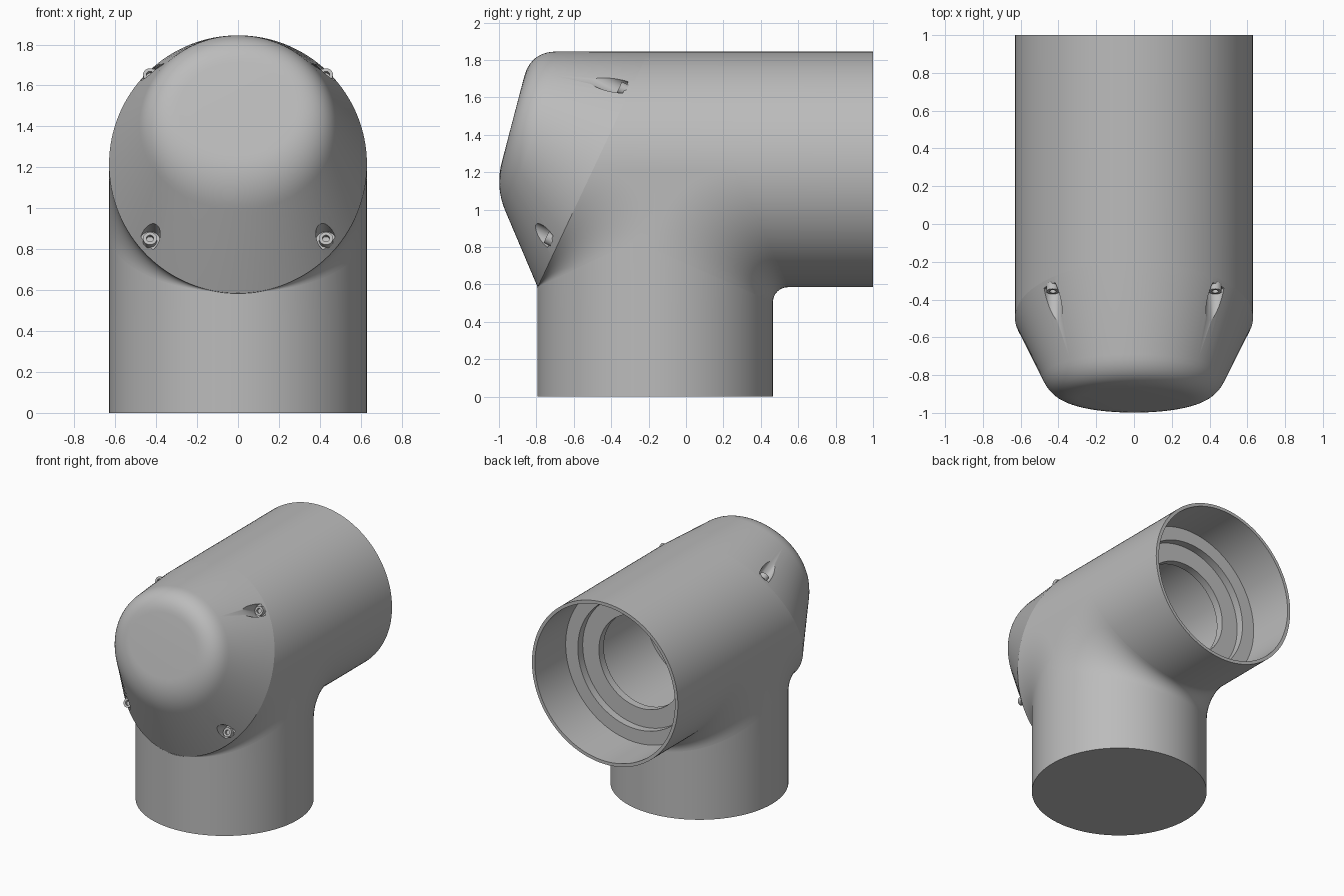
import bpy, bmesh
from math import sin, cos, pi, sqrt
from mathutils import Vector

if "Cube" in bpy.data.objects:
    bpy.data.objects.remove(bpy.data.objects["Cube"])

N = 128                      # sides of the round parts
R = 0.63                     # outer radius of both pipes
YC, ZC = -0.165, 1.215       # neck axis and main pipe axis
SEAM_Z = 0.47                # top of the base plug
BOLT_AXIS = Vector((0, -0.905, 0.425))

grey = bpy.data.materials.new("mid_grey")
grey.use_nodes = True
grey.diffuse_color = (0.5, 0.5, 0.5, 1)
grey.node_tree.nodes["Principled BSDF"].inputs["Base Color"].default_value = (0.5, 0.5, 0.5, 1)


def finish(bm, name, outward=None):
    """Weld, orient and link a mesh; outward(centre) orients open sheets."""
    bmesh.ops.remove_doubles(bm, verts=bm.verts, dist=1e-5)
    bmesh.ops.recalc_face_normals(bm, faces=bm.faces)
    if outward:
        bm.normal_update()
        if sum(f.normal.dot(outward(f.calc_center_median())) * f.calc_area() for f in bm.faces) < 0:
            bmesh.ops.reverse_faces(bm, faces=bm.faces)
    mesh = bpy.data.meshes.new(name)
    bm.to_mesh(mesh)
    bm.free()
    mesh.materials.append(grey)
    obj = bpy.data.objects.new(name, mesh)
    bpy.context.collection.objects.link(obj)
    return obj


def smooth(obj):
    bpy.ops.object.select_all(action='DESELECT')
    obj.select_set(True)
    bpy.context.view_layer.objects.active = obj
    bpy.ops.object.shade_smooth_by_angle(angle=0.5)


def loft(bm, rings, closed=True, caps=True):
    """Skin a list of point rows with quads."""
    rows = [[bm.verts.new(p) for p in ring] for ring in rings]
    n = len(rows[0])
    for a, b in zip(rows, rows[1:]):
        for i in range(n if closed else n - 1):
            j = (i + 1) % n
            bm.faces.new((a[i], a[j], b[j], b[i]))
    if caps:
        bm.faces.new(rows[0])
        bm.faces.new(rows[-1])
    return rows


ANGLES = [2 * pi * i / N for i in range(N)]


def split_y(z):
    """Slanted plane where the end cap meets the pipe."""
    return -0.8 + 0.47 * (z - 0.57)


def pipe_ring(r, y):
    return [Vector((r * cos(t), y, ZC + r * sin(t))) for t in ANGLES]


def neck_ring(z):
    return [Vector((R * cos(t), YC + R * sin(t), z)) for t in ANGLES]


split_ring = [Vector((p.x, split_y(p.z), p.z)) for p in pipe_ring(R, 0)]

# Main pipe: stepped bore from the inside out, then the outer skin
bm = bmesh.new()
bore = [(0.5, -0.2), (0.5, 0.5), (0.36, 0.5), (0.36, 0.56), (0.5, 0.56),
        (0.5, 0.62), (0.605, 0.62), (0.605, 1), (R, 1)]
loft(bm, [pipe_ring(r, y) for r, y in bore] + [split_ring])
smooth(finish(bm, "main_pipe"))

# Base plug
bm = bmesh.new()
loft(bm, [neck_ring(0), neck_ring(SEAM_Z)])
smooth(finish(bm, "base_plug"))

# Neck: trimmed where it runs into the main pipe
bm = bmesh.new()
top = [Vector((p.x, p.y, ZC - abs(p.y - YC))) for p in neck_ring(0)]
loft(bm, [neck_ring(SEAM_Z), top], caps=False)
smooth(finish(bm, "neck", lambda c: Vector((c.x, c.y - YC, 0))))


# Rounded blends between neck and pipe, growing toward the sides
def blend(name, side):
    bm = bmesh.new()
    rows = []
    steps = 14
    for i in range(N // 2 + 1):
        t = -pi / 2 + 2 * pi * i / N
        h = R * cos(t)
        y, z = YC + side * h, ZC - h
        if side > 0:
            r = 0.08 + 0.35 * (1 - cos(t))
        else:
            r = max(0.004, y - split_y(z))
        rows.append([Vector((R * sin(t),
                             y + side * r * (1 - cos(a)),
                             z - r * (1 - sin(a))))
                     for a in (pi / 2 * k / steps for k in range(steps + 1))])
    verts = loft(bm, rows, closed=False, caps=False)
    for row in (verts[0], verts[-1]):        # flat cheeks
        corner = bm.verts.new((row[0].co.x, YC, ZC))
        for a, b in zip(row, row[1:]):
            bm.faces.new((a, b, corner))
    smooth(finish(bm, name, lambda c: Vector((c.x, side, -1))))


blend("rear_blend", 1)
blend("front_blend", -1)

# End cap: slanted seam lofted to a tilted face with a rounded rim
bm = bmesh.new()
centre = Vector((0, -0.925, 1.4825))
rim = [centre + Vector((0.43 * cos(t), 0.095 * sin(t), 0.3625 * sin(t))) for t in ANGLES]
rings = [split_ring]
for k in range(11):
    s = k / 10
    ring = []
    for p, c in zip(split_ring, rim):
        a = c + (p - c).normalized() * 0.14
        b = c + (centre - c).normalized() * 0.14
        ring.append(a * (1 - s) ** 2 + c * 2 * s * (1 - s) + b * s * s)
    rings.append(ring)
loft(bm, rings)
cap = finish(bm, "end_cap")


# Round stack along the bolt axis, from (radius, height) pairs
def bolt_stack(bm, base, profile, sides=24):
    u = Vector((1, 0, 0))
    v = BOLT_AXIS.cross(u)
    loft(bm, [[base + BOLT_AXIS * h + (u * cos(a) + v * sin(a)) * r
               for a in (2 * pi * i / sides for i in range(sides))]
              for r, h in profile])


BOLTS = {}
for sx, label in ((1, "left"), (-1, "right")):
    BOLTS["upper_" + label] = Vector((sx * 0.43, -0.33, 1.64))
    BOLTS["lower_" + label] = Vector((sx * 0.43, -0.72, 0.84))

# Bolt pockets cut into the cap
bm = bmesh.new()
for base in BOLTS.values():
    bolt_stack(bm, base, [(0.05, 0), (0.05, 0.45)], 32)
cutter = finish(bm, "pocket_cutter")
cutter.hide_render = True
mod = cap.modifiers.new("pockets", 'BOOLEAN')
mod.operation = 'DIFFERENCE'
mod.solver = 'EXACT'
mod.object = cutter
bpy.ops.object.select_all(action='DESELECT')
cap.select_set(True)
bpy.context.view_layer.objects.active = cap
bpy.ops.object.modifier_apply(modifier=mod.name)
bpy.data.objects.remove(cutter)
smooth(cap)

# Socket bolts
for label, base in BOLTS.items():
    bm = bmesh.new()
    bolt_stack(bm, base, [(0.034, -0.01), (0.034, 0.03), (0.018, 0.03), (0.018, 0.01)])
    smooth(finish(bm, label + "_bolt"))
